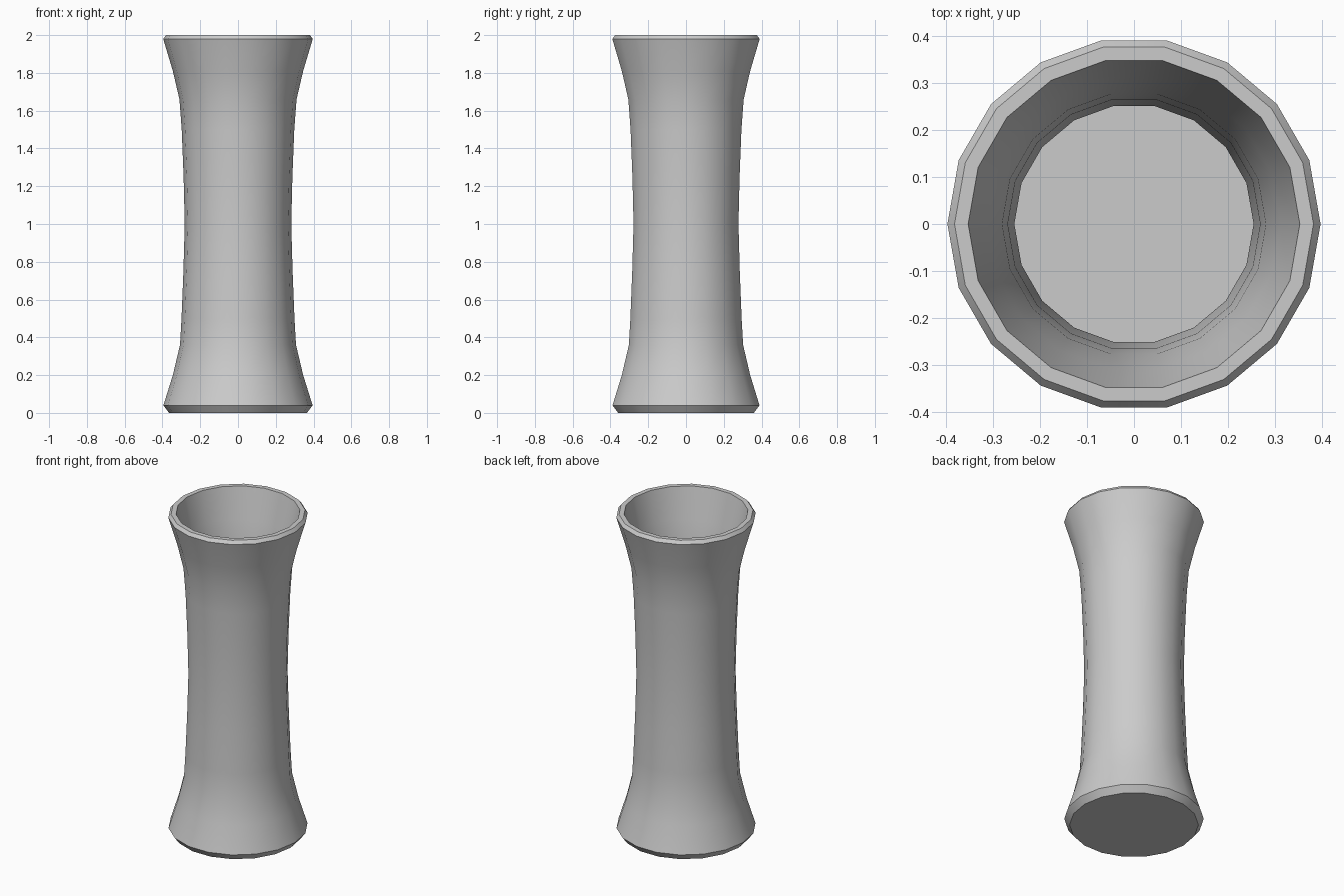
import bpy, bmesh
from math import cos, sin, pi, radians

if "Cube" in bpy.data.objects:
    bpy.data.objects.remove(bpy.data.objects["Cube"])

SIDES = 18

# Closed profile (radius, z): outer wall upwards, over the rim, then down the inside
profile = [
    (0.365, 0.0), (0.395, 0.04), (0.345, 0.2), (0.307, 0.36), (0.299, 0.5), (0.289, 0.75),
    (0.282, 1.0), (0.288, 1.25), (0.298, 1.5), (0.31, 1.66), (0.345, 1.81),
    (0.396, 1.98), (0.381, 2.0),
    (0.352, 2.0), (0.311, 1.81), (0.28, 1.66), (0.268, 1.5), (0.254, 1.0),
    (0.27, 0.5), (0.278, 0.36), (0.34, 0.06),
]


def lathe(name, points):
    bm = bmesh.new()
    rings = [[bm.verts.new((r * cos(2 * pi * i / SIDES), r * sin(2 * pi * i / SIDES), z))
              for i in range(SIDES)] for r, z in points]
    for a, b in zip(rings, rings[1:]):
        for i in range(SIDES):
            j = (i + 1) % SIDES
            bm.faces.new((a[i], a[j], b[j], b[i]))
    # Underside and inner floor
    bm.faces.new(rings[0][::-1])
    bm.faces.new(rings[-1])
    bmesh.ops.recalc_face_normals(bm, faces=bm.faces[:])
    mesh = bpy.data.meshes.new(name)
    bm.to_mesh(mesh)
    bm.free()
    obj = bpy.data.objects.new(name, mesh)
    bpy.context.collection.objects.link(obj)
    return obj


# Hollow waisted vase
vase = lathe("vase", profile)
bpy.context.view_layer.objects.active = vase
vase.select_set(True)
bpy.ops.object.shade_smooth_by_angle(angle=radians(30))
